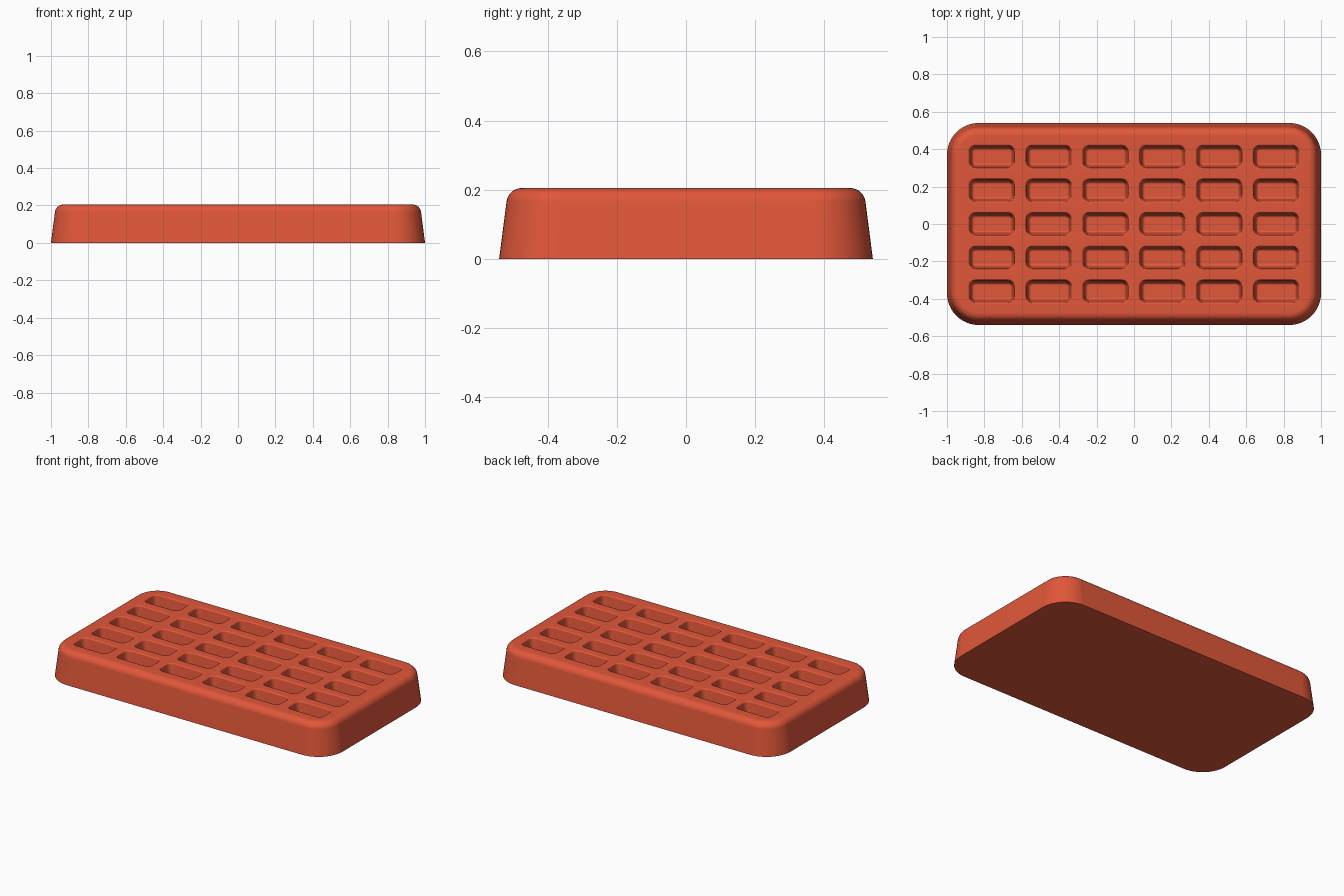
import bpy
import bmesh
from math import sin, cos, pi, radians

cube = bpy.data.objects.get("Cube")
if cube:
    bpy.data.objects.remove(cube, do_unlink=True)

HEIGHT = 0.205
DEPTH = 0.11
COLUMNS, ROWS = 6, 5
PITCH_X, PITCH_Y = 0.304, 0.18

red = bpy.data.materials.new("brick red")
red.use_nodes = True
colour = (0.75, 0.095, 0.042, 1)
red.diffuse_color = colour
red.node_tree.nodes["Principled BSDF"].inputs["Base Color"].default_value = colour

bm = bmesh.new()


def rounded_ring(cx, cy, half_x, half_y, radius, z, steps):
    """Closed ring of vertices around a rounded rectangle."""
    ring = []
    for corner, (sx, sy) in enumerate([(1, 1), (-1, 1), (-1, -1), (1, -1)]):
        for i in range(steps + 1):
            a = (corner + i / steps) * pi / 2
            ring.append(bm.verts.new((cx + sx * (half_x - radius) + radius * cos(a),
                                      cy + sy * (half_y - radius) + radius * sin(a), z)))
    return ring


def ring_stack(cx, cy, half_x, half_y, radius, profile, steps):
    """Bridge rings that follow a profile of (inset, height) points."""
    rings = [rounded_ring(cx, cy, half_x - d, half_y - d, radius - d, z, steps)
             for d, z in profile]
    for low, high in zip(rings, rings[1:]):
        for i in range(len(low)):
            j = (i + 1) % len(low)
            bm.faces.new((low[i], low[j], high[j], high[i]))
    return rings


def arc(inset, z, radius, start, end, steps):
    """Profile points along a fillet, angles in degrees."""
    angles = [radians(start + (end - start) * i / steps) for i in range(steps + 1)]
    return [(inset - radius * cos(a), z + radius * sin(a)) for a in angles]


# Tapered outer wall with a rounded shoulder and flat underside
shell = ring_stack(0, 0, 1, 0.54, 0.17,
                   [(0, 0)] + arc(0.066, HEIGHT - 0.045, 0.045, 7, 90, 7), 12)
bm.faces.new(shell[0])
rims = [shell[-1]]

# Grid of drafted pockets with softened rim and floor
pocket = (arc(0.0, HEIGHT - 0.008, 0.008, 90, 180, 3)
          + arc(0.034, HEIGHT - DEPTH + 0.014, 0.014, 0, -90, 4))
for col in range(COLUMNS):
    for row in range(ROWS):
        x = (col - (COLUMNS - 1) / 2) * PITCH_X
        y = (row - (ROWS - 1) / 2) * PITCH_Y
        rings = ring_stack(x, y, 0.128, 0.067, 0.04, pocket, 5)
        bm.faces.new(rings[-1])
        rims.append(rings[0])

# Flat top surface around the pocket rims
edges = [bm.edges.get((ring[i - 1], ring[i])) for ring in rims for i in range(len(ring))]
bmesh.ops.triangle_fill(bm, use_beauty=True, edges=edges, normal=(0, 0, 1))
bmesh.ops.recalc_face_normals(bm, faces=bm.faces)

mesh = bpy.data.meshes.new("pocketed_tray")
bm.to_mesh(mesh)
bm.free()
mesh.materials.append(red)
tray = bpy.data.objects.new("pocketed_tray", mesh)
bpy.context.collection.objects.link(tray)

# Smooth shading with flat faces kept clean
bpy.ops.object.select_all(action="DESELECT")
tray.select_set(True)
bpy.context.view_layer.objects.active = tray
bpy.ops.object.shade_smooth_by_angle(angle=radians(40))
normals = tray.modifiers.new("clean_normals", "WEIGHTED_NORMAL")
normals.keep_sharp = True
